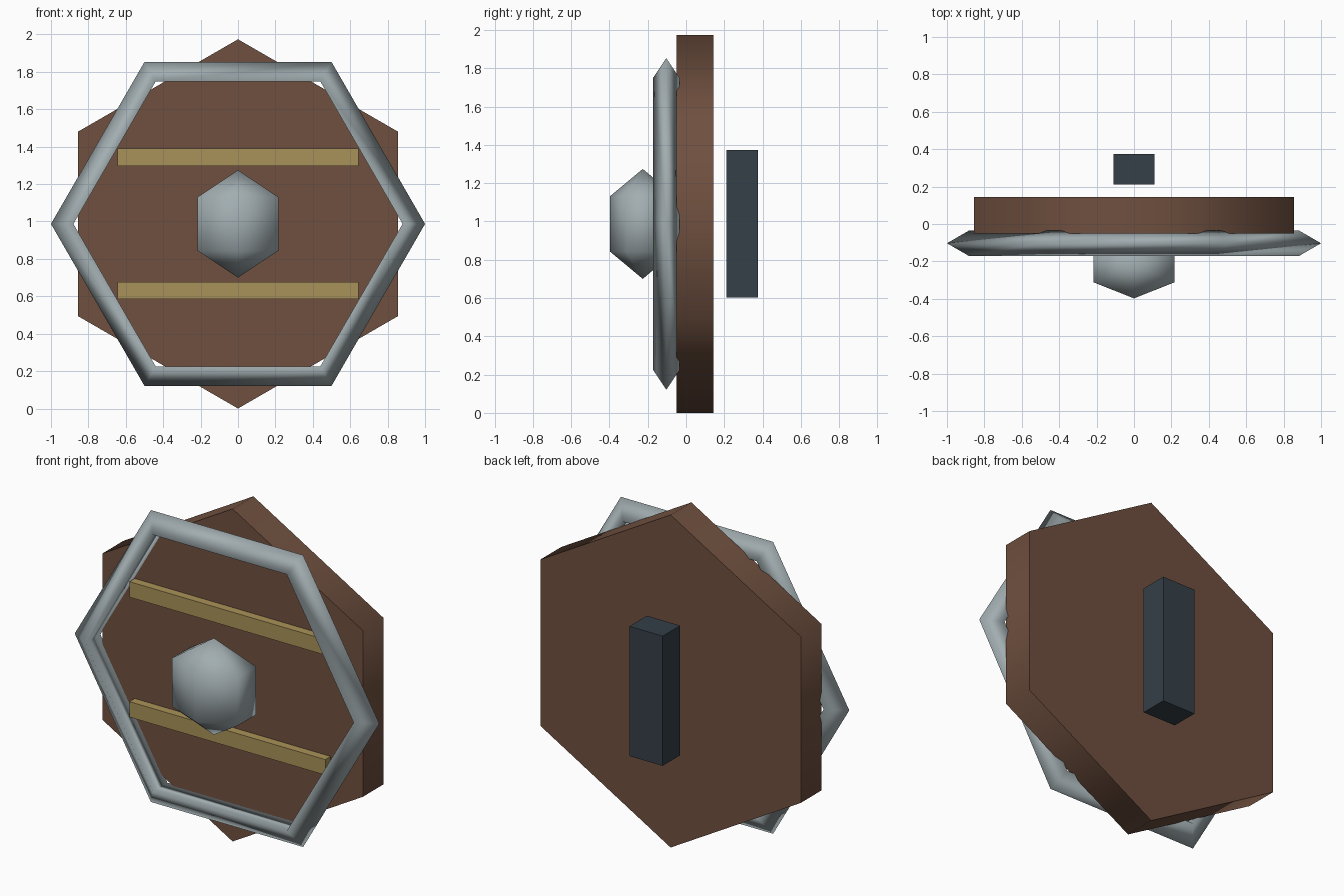
import bpy
from math import radians, pi

if "Cube" in bpy.data.objects:
    bpy.data.objects.remove(bpy.data.objects["Cube"])

CZ = 0.987  # height of the shield centre


def material(name, rgb):
    m = bpy.data.materials.new(name)
    m.diffuse_color = (*rgb, 1)
    m.use_nodes = True
    m.node_tree.nodes["Principled BSDF"].inputs["Base Color"].default_value = m.diffuse_color
    return m


wood = material("wood", (0.16, 0.08, 0.05))
steel = material("steel", (0.36, 0.42, 0.44))
brass = material("brass", (0.40, 0.29, 0.10))
leather = material("leather", (0.035, 0.05, 0.065))


def finish(name, mat, smooth_angle=None):
    ob = bpy.context.object
    ob.name = name
    ob.data.materials.append(mat)
    bpy.ops.object.transform_apply(location=False, rotation=True, scale=True)
    if smooth_angle:
        bpy.ops.object.shade_smooth_by_angle(angle=radians(smooth_angle))
    return ob


def box(name, mat, size, loc):
    bpy.ops.mesh.primitive_cube_add(size=1, location=loc)
    bpy.context.object.scale = size
    return finish(name, mat)


# Hexagonal board, point up, rounded shading on the sides only
bpy.ops.mesh.primitive_cylinder_add(vertices=6, radius=CZ, depth=0.195,
                                    location=(0, 0.047, CZ), rotation=(pi / 2, 0, 0))
finish("board", wood, 70)

# Rim: six-sided ring with a triangular section, corners at left and right
bpy.ops.mesh.primitive_torus_add(major_segments=6, minor_segments=3,
                                 major_radius=0.92, minor_radius=0.08,
                                 location=(0, -0.103, CZ), rotation=(pi / 2, 0, 0))
finish("rim", steel, 180)

# Boss: coarse flattened sphere with upright poles
bpy.ops.mesh.primitive_uv_sphere_add(segments=6, ring_count=3, radius=0.287,
                                     location=(0, -0.226, CZ))
bpy.context.object.scale = (1, 0.692, 1)
finish("boss", steel, 180)

# Horizontal bands on the face
for name, s in (("upper_band", 1), ("lower_band", -1)):
    box(name, brass, (1.286, 0.075, 0.092), (0, -0.0625, CZ + s * 0.356))

# Grip floating behind the board
box("grip", leather, (0.218, 0.164, 0.77), (0, 0.293, CZ))
